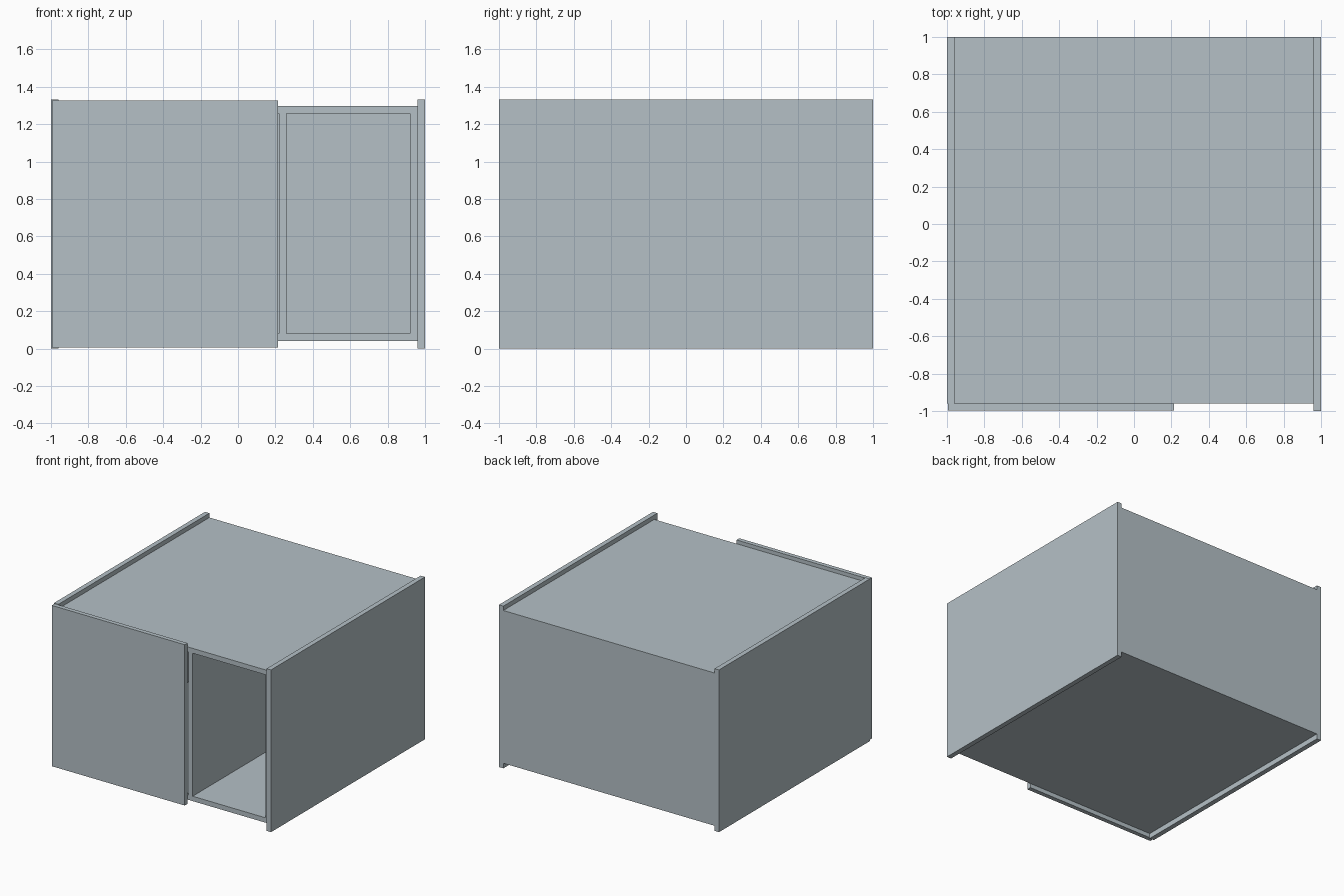
import bpy
import bmesh
from mathutils import Vector

default = bpy.data.objects.get("Cube")
if default:
    bpy.data.objects.remove(default, do_unlink=True)

# Single painted-board colour
COLOUR = (0.46, 0.53, 0.565, 1.0)
paint = bpy.data.materials.new("pale blue grey")
paint.use_nodes = True
paint.diffuse_color = COLOUR
paint.node_tree.nodes["Principled BSDF"].inputs["Base Color"].default_value = COLOUR

T = 0.04              # board thickness
H = 1.333             # overall height
FRONT = T - 1         # front plane of the carcass
IN = 1 - T            # inner face of the outer side panels
LOW, HIGH = 0.042, 1.297   # carcass bottom and top


def board(name, x, y, z):
    """Flat board spanning the given (min, max) ranges."""
    bm = bmesh.new()
    bmesh.ops.create_cube(bm, size=1)
    for v in bm.verts:
        v.co = Vector([(r[0] + r[1]) / 2 + c * (r[1] - r[0])
                       for c, r in zip(v.co, (x, y, z))])
    mesh = bpy.data.meshes.new(name)
    bm.to_mesh(mesh)
    bm.free()
    mesh.materials.append(paint)
    obj = bpy.data.objects.new(name, mesh)
    bpy.context.collection.objects.link(obj)
    return obj


# Outer side panels, the left one covering the front edge
board("left_side_panel", (IN, 1), (-1, 1), (0, H))
board("right_side_panel", (-1, -IN), (FRONT, 1), (0, H))

# Carcass top, bottom and back
board("top_board", (-IN, IN), (FRONT, 1), (HIGH - T, HIGH))
board("bottom_board", (-IN, IN), (FRONT, 1), (LOW, LOW + T))
inner_z = (LOW + T, HIGH - T)
board("back_board", (-IN, IN), (1 - T, 1), inner_z)

# Upright carcass sides and the partition between the compartments
for name, x in (("right_inner_side", -IN), ("partition", 0.22), ("left_inner_side", IN - T)):
    board(name, (x, x + T), (FRONT, 1 - T), inner_z)

# Door closing the wide compartment
board("door", (-0.995, 0.213), (-0.996, FRONT), (0.007, H - 0.005))
